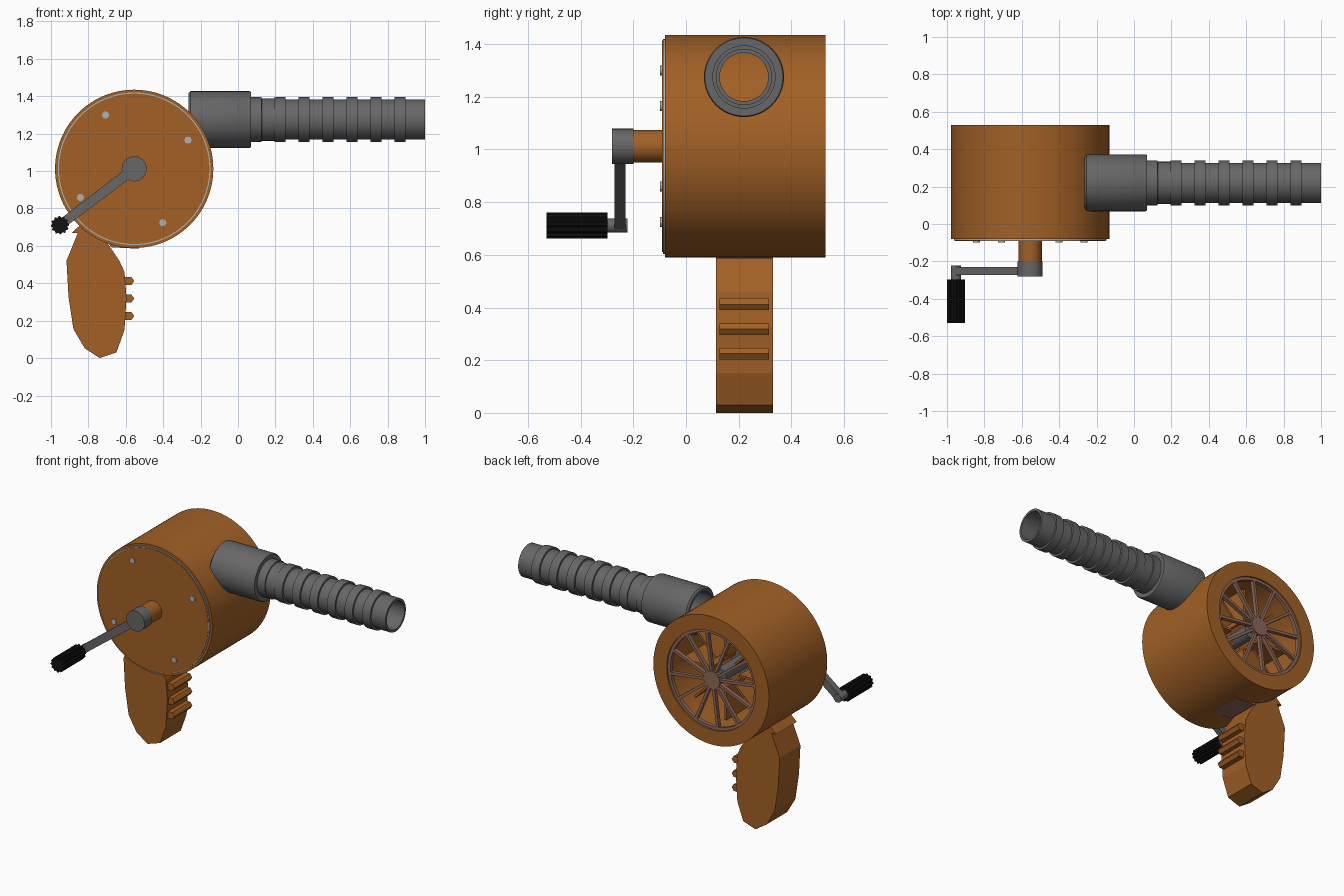
import bpy, bmesh, math
from mathutils import Vector, Matrix

if "Cube" in bpy.data.objects:
    bpy.data.objects.remove(bpy.data.objects["Cube"])


def material(name, r, g, b):
    m = bpy.data.materials.new(name)
    m.diffuse_color = (r, g, b, 1)
    m.use_nodes = True
    m.node_tree.nodes["Principled BSDF"].inputs["Base Color"].default_value = m.diffuse_color
    return m


ORANGE = material("burnt_orange", 0.36, 0.118, 0.019)
GREY = material("mid_grey", 0.135, 0.135, 0.135)
BLACK = material("black_rubber", 0.006, 0.006, 0.006)
MAUVE = material("brown_mauve", 0.27, 0.14, 0.10)
LIGHT = material("light_grey", 0.42, 0.44, 0.46)

CX, CZ = -0.555, 1.012      # drum axis
NY, NZ = 0.22, 1.275        # nozzle axis
KX, KZ = -0.952, 0.711      # crank grip axis


def finish(bm, name, mat, smooth=False):
    bmesh.ops.remove_doubles(bm, verts=bm.verts, dist=1e-5)
    bmesh.ops.recalc_face_normals(bm, faces=bm.faces)
    me = bpy.data.meshes.new(name)
    bm.to_mesh(me)
    bm.free()
    me.materials.append(mat)
    ob = bpy.data.objects.new(name, me)
    bpy.context.collection.objects.link(ob)
    if smooth:
        bpy.ops.object.select_all(action='DESELECT')
        ob.select_set(True)
        bpy.context.view_layer.objects.active = ob
        bpy.ops.object.shade_smooth_by_angle(angle=math.radians(30))
    return ob


def lathe(name, mat, profile, axis, a, b, n=32, closed=False):
    """Spin (radius, position) points about a line along x (a=y, b=z) or y (a=x, b=z)."""
    bm = bmesh.new()
    rings = []
    for r, t in profile:
        ring = []
        for i in range(n):
            w = 2 * math.pi * i / n
            u, v = a + r * math.cos(w), b + r * math.sin(w)
            ring.append(bm.verts.new((t, u, v) if axis == 'X' else (u, t, v)))
        rings.append(ring)
    pairs = list(zip(rings, rings[1:]))
    if closed:
        pairs.append((rings[-1], rings[0]))
    else:
        bm.faces.new(rings[0])
        bm.faces.new(rings[-1])
    for p, q in pairs:
        for i in range(n):
            j = (i + 1) % n
            bm.faces.new((p[i], p[j], q[j], q[i]))
    return finish(bm, name, mat, True)


def rod(name, mat, r, y0, y1, x=CX, z=CZ, n=32):
    return lathe(name, mat, [(r, y0), (r, y1)], 'Y', x, z, n)


def prism(name, mat, pts, y0, y1):
    """Extrude an x-z outline along y."""
    bm = bmesh.new()
    f = bm.faces.new([bm.verts.new((x, y0, z)) for x, z in pts])
    ext = bmesh.ops.extrude_face_region(bm, geom=[f])
    bmesh.ops.translate(bm, vec=(0, y1 - y0, 0),
                        verts=[e for e in ext['geom'] if isinstance(e, bmesh.types.BMVert)])
    return finish(bm, name, mat)


def radial_boxes(name, mat, count, r0, r1, width, y0, y1, phase=0.0):
    """Boxes pointing outwards around the drum axis."""
    bm = bmesh.new()
    for i in range(count):
        m = (Matrix.Translation((CX, (y0 + y1) / 2, CZ))
             @ Matrix.Rotation(2 * math.pi * i / count + phase, 4, 'Y')
             @ Matrix.Translation(((r0 + r1) / 2, 0, 0))
             @ Matrix.Diagonal((r1 - r0, y1 - y0, width, 1)))
        bmesh.ops.create_cube(bm, size=1, matrix=m)
    me_bm = bm
    return finish(me_bm, name, mat)


# Drum: closed at the front, open at the back
lathe("drum", ORANGE, [(0.423, -0.08), (0.423, 0.53), (0.325, 0.53), (0.325, 0.49),
                       (0.385, 0.45), (0.385, -0.05)], 'Y', CX, CZ, 96)
# Front cover, gasket and screws
rod("cover_gasket", LIGHT, 0.408, -0.088, -0.08, n=96)
rod("front_cover", ORANGE, 0.402, -0.091, -0.079, n=96)
for i, deg in enumerate((28, 118, 208, 298)):
    w = math.radians(deg)
    rod("cover_screw_%d" % i, LIGHT, 0.019, -0.098, -0.085,
        CX + 0.326 * math.cos(w), CZ + 0.326 * math.sin(w), 16)

# Rear grille
lathe("grille_ring", MAUVE, [(0.325, 0.495), (0.325, 0.52), (0.306, 0.52), (0.306, 0.495)],
      'Y', CX, CZ, 64, True)
rod("grille_hub", MAUVE, 0.06, 0.49, 0.525)
radial_boxes("grille_spokes", MAUVE, 12, 0.05, 0.315, 0.018, 0.495, 0.52, 0.13)

# Fan inside the drum
rod("fan_shaft", GREY, 0.045, -0.06, 0.44)
rod("fan_disc", GREY, 0.14, 0.10, 0.13)
radial_boxes("fan_blades", ORANGE, 8, 0.10, 0.32, 0.015, 0.03, 0.38)

# Nozzle collar and ribbed hose as one hollow outline
profile = [(0.14, -0.265), (0.152, -0.255), (0.152, 0.062), (0.148, 0.07),
           (0.12, 0.07), (0.12, 0.126), (0.113, 0.127), (0.113, 0.195)]
for i in range(6):
    x = 0.195 + 0.1286 * i
    profile += [(0.12, x), (0.12, x + 0.058), (0.107, x + 0.058)]
    if i < 5:
        profile.append((0.107, x + 0.1286))
profile += [(0.107, 1.0), (0.092, 1.0), (0.092, 0.05), (0.125, 0.05), (0.125, -0.265)]
lathe("nozzle_hose", GREY, profile, 'X', NY, NZ, 48, True)

# Crank
rod("crank_shaft", ORANGE, 0.062, -0.2, -0.085)
rod("crank_hub", GREY, 0.067, -0.28, -0.2)
d = Vector((KX - CX, KZ - CZ)).normalized()
s = Vector((-d.y, d.x))
hub, tip = Vector((CX, CZ)), Vector((KX, KZ))
prism("crank_arm", GREY, [hub + s * 0.027, tip + s * 0.025, tip - s * 0.025, hub - s * 0.027],
      -0.272, -0.23)
rod("crank_pin", GREY, 0.027, -0.31, -0.222, KX, KZ, 20)
# Fluted grip: alternating pairs of radii
grip = []
for i in range(48):
    r = 0.049 if i % 4 < 2 else 0.042
    w = 2 * math.pi * i / 48
    grip.append((KX + r * math.cos(w), KZ + r * math.sin(w)))
prism("crank_grip", BLACK, grip, -0.53, -0.298)

# Pistol handle
prism("handle", ORANGE, [(-0.85, 0.685), (-0.917, 0.52), (-0.906, 0.326), (-0.88, 0.155),
                         (-0.82, 0.053), (-0.74, 0.0), (-0.65, 0.03), (-0.607, 0.15),
                         (-0.596, 0.326), (-0.607, 0.46), (-0.634, 0.52), (-0.715, 0.64),
                         (-0.76, 0.69)], 0.113, 0.33)
prism("handle_mount", ORANGE, [(-0.89, 0.668), (-0.83, 0.725), (-0.70, 0.66),
                               (-0.70, 0.63), (-0.73, 0.668)], 0.113, 0.33)
prism("mount_plate", MAUVE, [(-0.72, 0.64), (-0.675, 0.592), (-0.53, 0.585),
                             (-0.53, 0.60), (-0.69, 0.65)], 0.113, 0.33)
# Finger ridges
for i, z in enumerate((0.412, 0.318, 0.225)):
    prism("finger_ridge_%d" % i, ORANGE, [(-0.63, z + 0.022), (-0.57, z + 0.022), (-0.555, z),
                                          (-0.57, z - 0.022), (-0.63, z - 0.022)], 0.127, 0.315)
